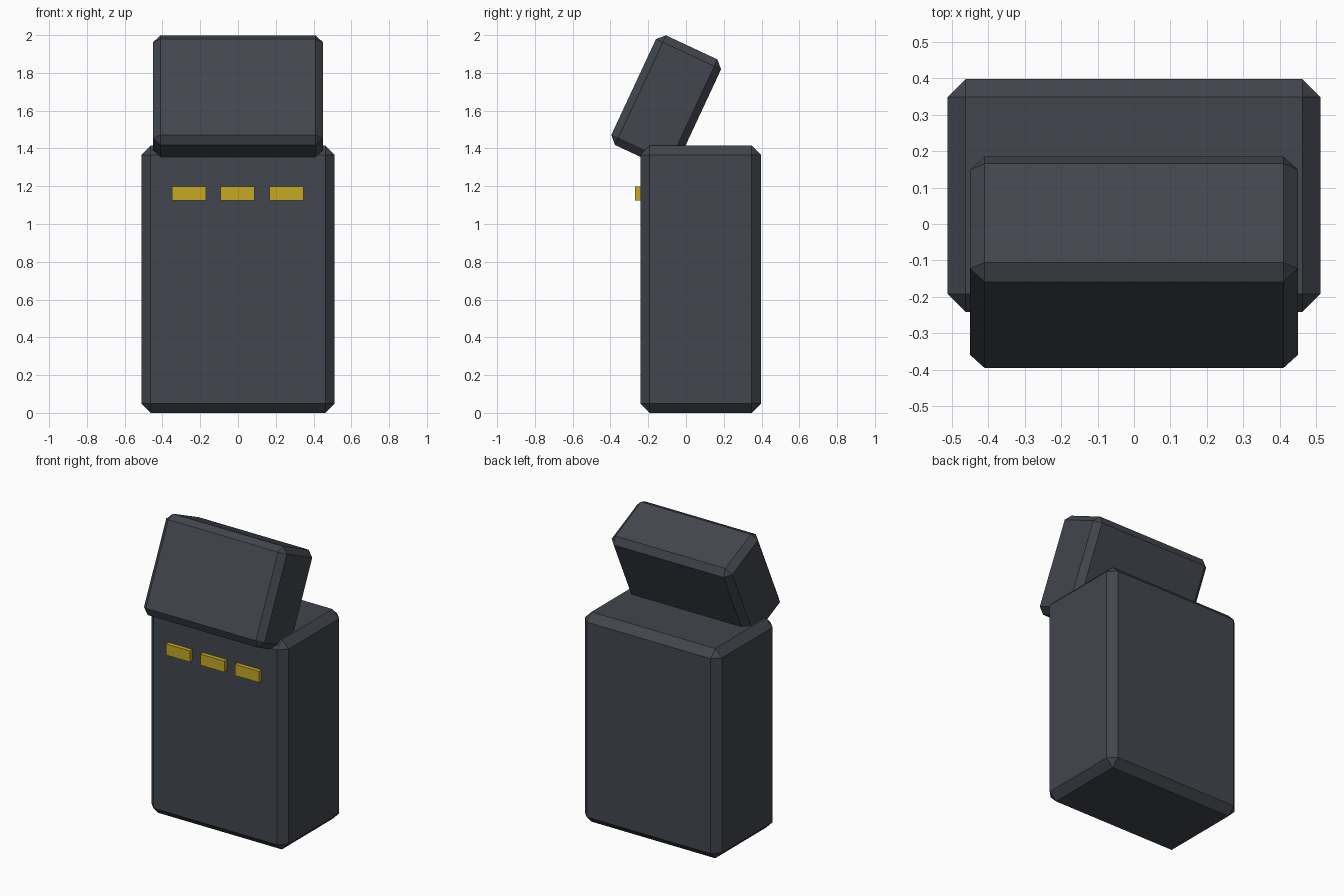
import bpy
import bmesh
from math import radians
from mathutils import Matrix

cube = bpy.data.objects.get("Cube")
if cube:
    bpy.data.objects.remove(cube, do_unlink=True)


def make_material(name, colour):
    mat = bpy.data.materials.new(name)
    mat.use_nodes = True
    mat.diffuse_color = colour
    mat.node_tree.nodes["Principled BSDF"].inputs["Base Color"].default_value = colour
    return mat


def make_box(name, size, centre, mat, chamfer=0.0, tilt=0.0):
    """Flat-shaded box with an optional single-step chamfer on every edge."""
    bm = bmesh.new()
    bmesh.ops.create_cube(bm, size=1, matrix=Matrix.Diagonal((*size, 1)))
    if chamfer:
        bmesh.ops.bevel(bm, geom=bm.edges[:], offset=chamfer,
                        segments=1, affect='EDGES')
    mesh = bpy.data.meshes.new(name)
    bm.to_mesh(mesh)
    bm.free()
    mesh.materials.append(mat)
    obj = bpy.data.objects.new(name, mesh)
    obj.location = centre
    obj.rotation_euler.x = radians(tilt)
    bpy.context.collection.objects.link(obj)
    return obj


slate = make_material("dark slate", (0.054, 0.061, 0.074, 1))
gold = make_material("gold", (0.56, 0.40, 0.018, 1))

# Main case and the lid tipped back above it
make_box("case_body", (1.024, 0.64, 1.415), (0, 0.078, 0.7075), slate, chamfer=0.05)
make_box("tilted_lid", (0.90, 0.38, 0.64), (0, -0.105, 1.645), slate, chamfer=0.04, tilt=-25)

# Row of raised bars on the front
for side, x in (("right", -0.26), ("middle", -0.002), ("left", 0.256)):
    make_box(side + "_front_bar", (0.18, 0.06, 0.075), (x, -0.24, 1.162), gold)
